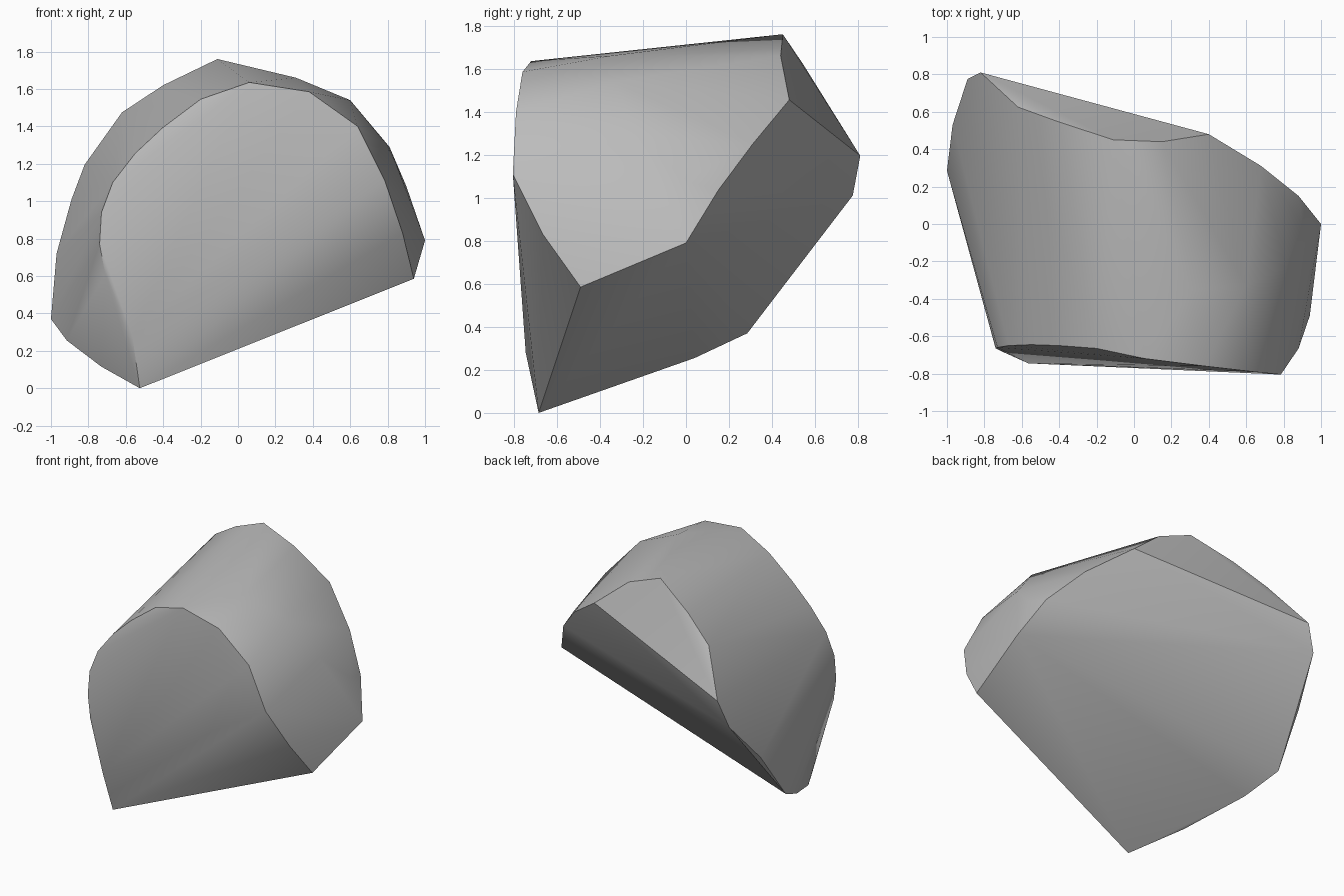
import bpy
import bmesh
import math

default_cube = bpy.data.objects.get("Cube")
if default_cube:
    bpy.data.objects.remove(default_cube, do_unlink=True)


def make_material(name, grey):
    """One flat colour, shown in the viewport and in a render."""
    material = bpy.data.materials.new(name)
    material.use_nodes = True
    colour = (grey, grey, grey, 1)
    material.diffuse_color = colour
    shader = material.node_tree.nodes["Principled BSDF"]
    shader.inputs["Base Color"].default_value = colour
    shader.inputs["Roughness"].default_value = .8
    return material


def make_stone(name, outlines, material, smooth_angle):
    """Wrap a convex skin around a set of outlines and shade it."""
    bm = bmesh.new()
    for outline in outlines:
        for point in outline:
            bm.verts.new(point)
    result = bmesh.ops.convex_hull(bm, input=bm.verts[:])
    loose = [item for item in result["geom_interior"] + result["geom_unused"]
             if isinstance(item, bmesh.types.BMVert)]
    bmesh.ops.delete(bm, geom=list(set(loose)), context="VERTS")
    bmesh.ops.recalc_face_normals(bm, faces=bm.faces[:])
    mesh = bpy.data.meshes.new(name)
    bm.to_mesh(mesh)
    bm.free()
    mesh.materials.append(material)
    stone = bpy.data.objects.new(name, mesh)
    bpy.context.collection.objects.link(stone)
    bpy.context.view_layer.objects.active = stone
    stone.select_set(True)
    bpy.ops.object.shade_smooth_by_angle(angle=math.radians(smooth_angle))
    return stone


# Broken front face, from its foot up the right edge and over to the left
front_right_rim = [
    (-.525, -.685, 0), (-.565, -.745, .28), (-.71, -.68, .61),
    (-.74, -.665, .77), (-.73, -.66, .94), (-.67, -.65, 1.1),
    (-.55, -.645, 1.255), (-.4, -.65, 1.395), (-.2, -.665, 1.545),
]
front_left_rim = [
    (.06, -.72, 1.635), (.38, -.76, 1.585), (.64, -.79, 1.4),
    (.785, -.805, 1.11), (.88, -.665, .83), (.94, -.49, .585),
]

# Rounded shoulder between the front face and the left edge
shoulder = [(.31, -.35, 1.66), (.6, -.33, 1.54), (.81, -.23, 1.29), (.9, 0, 1.08)]

# Left edge, where the shoulder meets the sloping underside
left_edge = [(1, 0, .79), (.88, .15, 1.035), (.68, .31, 1.25), (.4, .48, 1.455)]

# Crest around the small chipped face at the back
back_crest = [
    (.15, .44, 1.66), (-.11, .45, 1.76), (-.4, .545, 1.62),
    (-.62, .625, 1.475), (-.82, .81, 1.195),
]

# Lower right edge, running back down to the foot
right_keel = [
    (-.89, .775, 1.01), (-.97, .53, .72), (-1, .285, .37),
    (-.915, .04, .255), (-.73, -.36, .115),
]

stone_grey = make_material("stone grey", .5)
make_stone(
    "rock",
    [front_right_rim, front_left_rim, shoulder, left_edge, back_crest, right_keel],
    stone_grey,
    smooth_angle=38,
)
